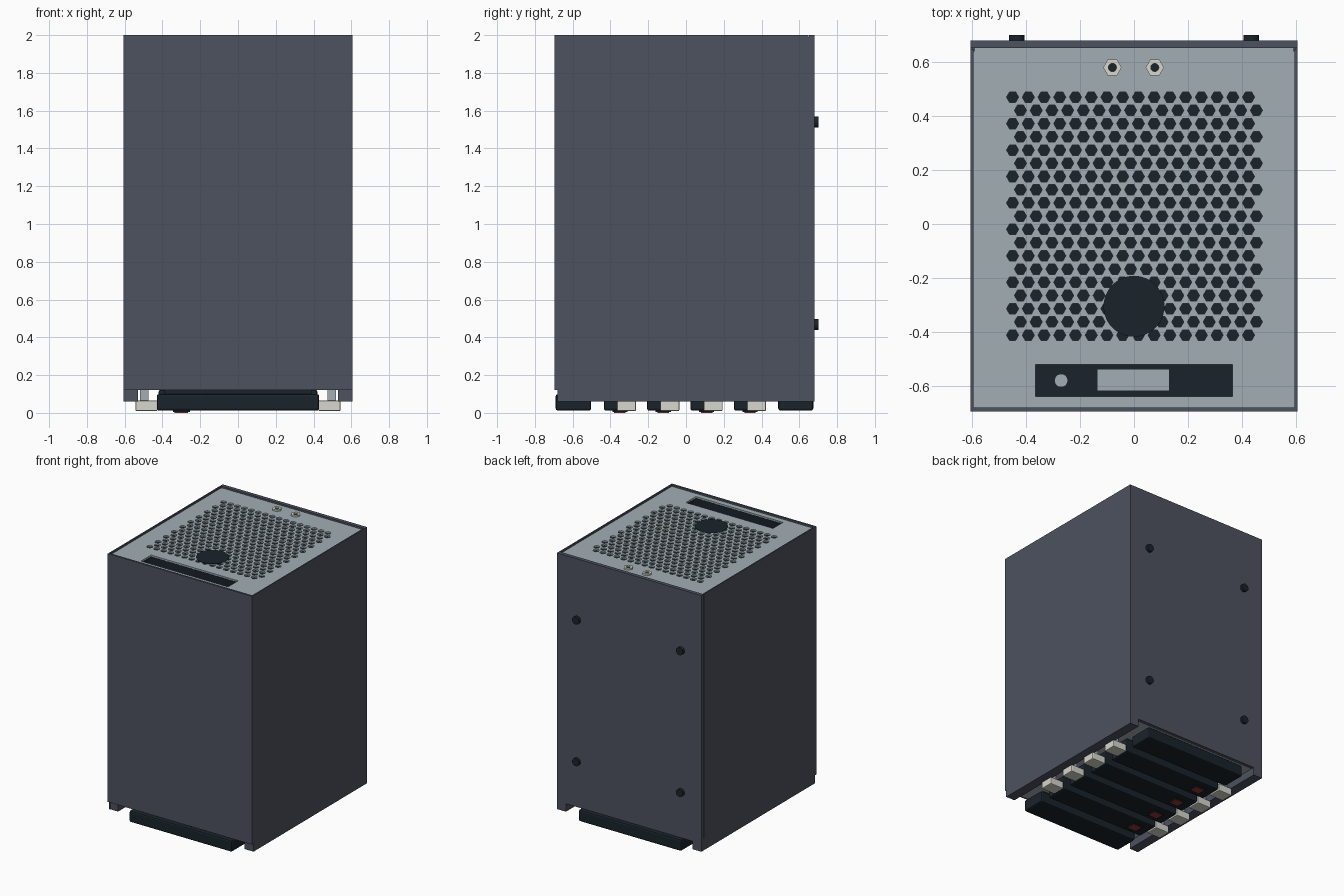
import bpy, bmesh
from math import cos, sin, tau

if "Cube" in bpy.data.objects:
    bpy.data.objects.remove(bpy.data.objects["Cube"])


def material(name, rgb):
    m = bpy.data.materials.new(name)
    m.diffuse_color = (*rgb, 1)
    m.use_nodes = True
    m.node_tree.nodes["Principled BSDF"].inputs["Base Color"].default_value = m.diffuse_color
    return m


SHELL = material("shell_slate", (0.075, 0.085, 0.115))
PANEL = material("panel_grey", (0.36, 0.42, 0.45))
DARK = material("dark", (0.010, 0.017, 0.024))
PALE = material("pale", (0.68, 0.68, 0.62))
RED = material("red", (0.28, 0.04, 0.04))


def add(name, mesh, mat):
    ob = bpy.data.objects.new(name, mesh)
    bpy.context.scene.collection.objects.link(ob)
    mesh.materials.clear()
    mesh.materials.append(mat)
    return ob


def box(name, x, y, z, mat, bevel=0):
    bm = bmesh.new()
    bmesh.ops.create_cube(bm, size=1)
    for v in bm.verts:
        for i, (lo, hi) in enumerate((x, y, z)):
            v.co[i] = lo if v.co[i] < 0 else hi
    me = bpy.data.meshes.new(name)
    bm.to_mesh(me)
    bm.free()
    ob = add(name, me, mat)
    if bevel:
        mod = ob.modifiers.new("bevel", "BEVEL")
        mod.width, mod.segments = bevel, 2
    return ob


def ring(cx, cy, r, n):
    return [(cx + r * cos(tau * i / n), cy + r * sin(tau * i / n)) for i in range(n)]


def rect(x0, x1, y0, y1):
    return [(x0, y0), (x1, y0), (x1, y1), (x0, y1)]


def plate(name, loops, z0, z1, mat):
    """Flat plate from an outer outline plus hole outlines."""
    cu = bpy.data.curves.new(name, "CURVE")
    cu.dimensions, cu.fill_mode = "2D", "BOTH"
    cu.extrude = (z1 - z0) / 2
    for pts in loops:
        sp = cu.splines.new("POLY")
        sp.points.add(len(pts) - 1)
        for p, (x, y) in zip(sp.points, pts):
            p.co = (x, y, 0, 1)
        sp.use_cyclic_u = True
    tmp = bpy.data.objects.new(name + "_tmp", cu)
    bpy.context.scene.collection.objects.link(tmp)
    dg = bpy.context.evaluated_depsgraph_get()
    me = bpy.data.meshes.new_from_object(tmp.evaluated_get(dg))
    bpy.data.objects.remove(tmp)
    ob = add(name, me, mat)
    ob.location.z = (z0 + z1) / 2
    return ob


# Outer shell
box("front_panel", (-.605, .605), (-.695, -.68), (.12, 2), SHELL)
box("back_panel", (-.605, .605), (.652, .68), (.12, 2), SHELL)
for s, side in ((-1, "left"), (1, "right")):
    def mx(a, b):
        return tuple(sorted((s * a, s * b)))
    box(side + "_wall", mx(.595, .605), (-.68, .648), (.06, 2), SHELL)
    box(side + "_seam_strip", mx(.59, .601), (.64, .66), (.15, 1.99), SHELL)
    box(side + "_seam_foot", mx(.595, .605), (.648, .68), (.06, .15), SHELL)
    box(side + "_bottom_rail", mx(.53, .6), (-.678, .68), (.06, .125), SHELL)
box("bottom_plate", (-.595, .595), (-.68, .652), (.12, .135), PANEL)

# Perforated top panel
hexes = [ring(-.45 + .0583 * c + .0292 * (r % 2), .47 - .049 * r, .0225, 6)
         for r in range(19) for c in range(16)]
slot = rect(-.365, .365, -.64, -.52)
plate("top_panel", [rect(-.595, .595, -.68, .652), slot] + hexes, 1.975, 1.987, PANEL)
box("filter_sheet", (-.5, .5), (-.46, .51), (1.93, 1.94), DARK)
plate("sensor_disc", [ring(0, -.305, .113, 48)], 1.985, 1.989, DARK)

# Recessed display tray
plate("display_tray", [rect(-.38, .38, -.655, -.505), slot], 1.85, 1.974, DARK)
box("display_floor", (-.38, .38), (-.655, -.505), (1.84, 1.85), DARK)
box("display_screen", (-.135, .13), (-.617, -.54), (1.85, 1.854), PANEL)
plate("display_knob", [ring(-.27, -.58, .025, 24)], 1.85, 1.856, PANEL)

# Gas and water fittings
for i, x in enumerate((-.08, .077)):
    plate(f"fitting_nut_{i}", [ring(x, .58, .034, 6), ring(x, .58, .015, 24)], 1.987, 1.998, PALE)
    plate(f"fitting_bore_{i}", [ring(x, .58, .015, 24)], 1.98, 1.99, DARK)

# Rear bumpers
for x in (-.435, .435):
    for z in (.467, 1.54):
        bpy.ops.mesh.primitive_cylinder_add(vertices=32, radius=.029, depth=.03,
                                            location=(x, .686, z), rotation=(tau / 4, 0, 0))
        ob = bpy.context.object
        ob.name = "rear_bumper"
        ob.data.materials.append(DARK)
        bpy.ops.object.shade_smooth_by_angle()

# Underside modules
box("front_module", (-.43, .43), (-.69, -.502), (.012, .1), DARK, .012)
box("front_module_neck", (-.39, .39), (-.66, -.53), (.09, .125), DARK)
box("back_module", (-.43, .43), (.488, .674), (.012, .1), DARK, .012)
box("back_module_neck", (-.39, .39), (.52, .64), (.09, .125), DARK)
for i in range(4):
    y = -.435 + .2295 * i
    box(f"middle_module_{i}", (-.42, .42), (y, y + .17), (.012, .122), DARK, .01)
    # Rocker switch near the left end
    box(f"switch_frame_{i}", (-.345, -.255), (y + .045, y + .125), (.004, .02), DARK)
    box(f"switch_rocker_{i}", (-.335, -.265), (y + .055, y + .115), (0, .01), RED)
    # Pale end clips and their posts
    for s in (-1, 1):
        cx = sorted((s * .425, s * .543))
        px = sorted((s * .475, s * .52))
        box(f"end_clip_{i}", cx, (y + .07, y + .17), (.01, .066), PALE, .006)
        box(f"clip_post_{i}", px, (y + .095, y + .145), (.06, .125), PANEL)
